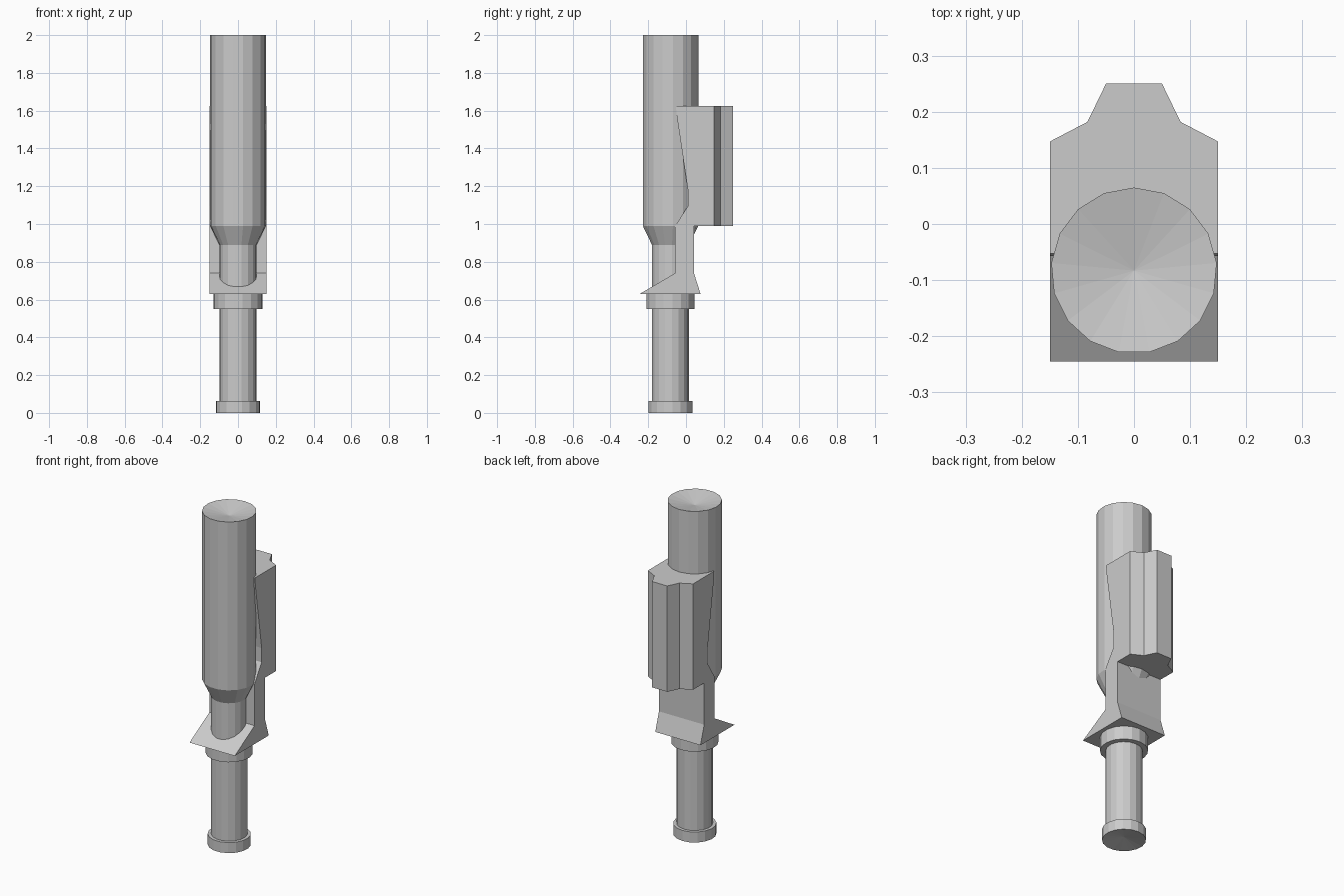
import bpy, bmesh, math

if "Cube" in bpy.data.objects:
    bpy.data.objects.remove(bpy.data.objects["Cube"])

SIDES = 17
AXIS_Y = -0.083


def finish(bm, name):
    bmesh.ops.recalc_face_normals(bm, faces=bm.faces)
    mesh = bpy.data.meshes.new(name)
    bm.to_mesh(mesh)
    bm.free()
    obj = bpy.data.objects.new(name, mesh)
    bpy.context.collection.objects.link(obj)
    return obj


def lathe(name, profile):
    """Revolve (radius, z) points round the tube axis; radius 0 makes a pole."""
    bm = bmesh.new()
    rings = []
    for r, z in profile:
        if r == 0:
            rings.append([bm.verts.new((0, AXIS_Y, z))] * SIDES)
        else:
            angles = [math.pi / 2 + i * math.tau / SIDES for i in range(SIDES)]
            rings.append([bm.verts.new((r * math.cos(a), AXIS_Y + r * math.sin(a), z))
                          for a in angles])
    for a, b in zip(rings, rings[1:]):
        for i in range(SIDES):
            j = (i + 1) % SIDES
            bm.faces.new(dict.fromkeys((a[i], a[j], b[j], b[i])))
    return finish(bm, name)


def prism(name, points, offset):
    bm = bmesh.new()
    face = bm.faces.new([bm.verts.new(p) for p in points])
    new = bmesh.ops.extrude_face_region(bm, geom=[face])["geom"]
    bmesh.ops.translate(bm, vec=offset,
                        verts=[v for v in new if isinstance(v, bmesh.types.BMVert)])
    return finish(bm, name)


# Stepped tube: foot, shaft, collar, taper and wide barrel with dished ends
lathe("stepped_tube", [
    (0, 0.02), (0.118, 0), (0.118, 0.063), (0.099, 0.063),
    (0.099, 0.55), (0.129, 0.55), (0.129, 0.63), (0.099, 0.63),
    (0.099, 0.89), (0.148, 0.99), (0.148, 2.0), (0, 1.97)])

# Side bracket: (y, z) outline across the full width
side = [(-0.245, 0.63), (0.077, 0.63), (0.042, 0.74), (0.042, 0.99),
        (0.25, 0.99), (0.25, 1.625), (-0.053, 1.625), (-0.05, 1.58),
        (0.01, 1.18), (0.01, 1.095), (-0.057, 0.99), (-0.057, 0.74)]
bracket = prism("side_bracket", [(-0.15, y, z) for y, z in side], (0.3, 0, 0))

# Trim the back of the bracket to its stepped plan
half = [(0.2, -0.4), (0.2, 0.12), (0.15, 0.147), (0.083, 0.182), (0.05, 0.25), (0.04, 0.3)]
plan = half + [(-x, y) for x, y in reversed(half)]
trimmer = prism("bracket_trimmer", [(x, y, 0.4) for x, y in plan], (0, 0, 1.5))
trimmer.hide_render = True
mod = bracket.modifiers.new("trim", 'BOOLEAN')
mod.operation = 'INTERSECT'
mod.solver = 'EXACT'
mod.object = trimmer
bpy.context.view_layer.objects.active = bracket
bpy.ops.object.modifier_apply(modifier=mod.name)
bpy.data.objects.remove(trimmer)
